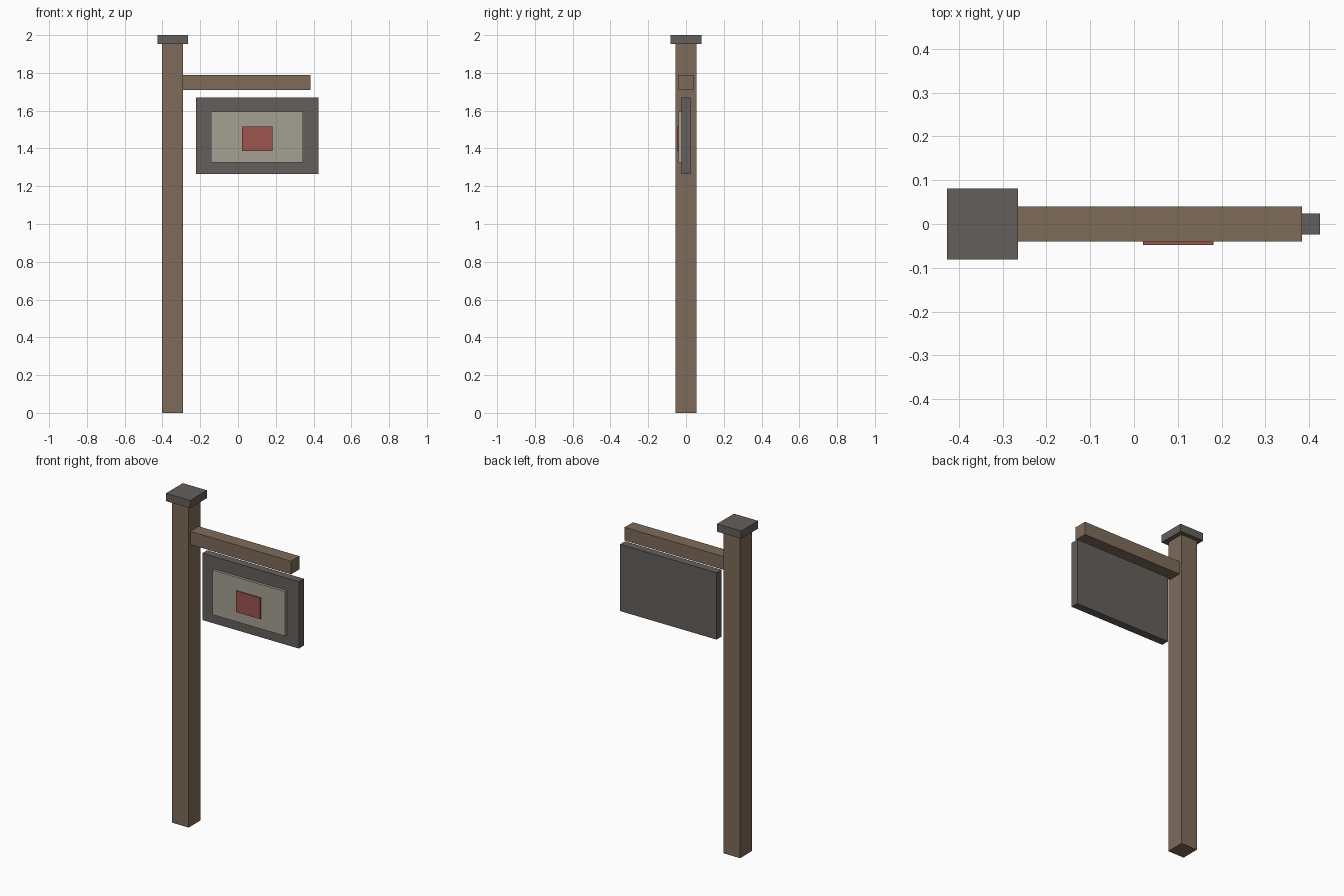
import bpy

cube = bpy.data.objects.get("Cube")
if cube:
    bpy.data.objects.remove(cube, do_unlink=True)


def material(name, rgb):
    mat = bpy.data.materials.new(name)
    mat.use_nodes = True
    colour = (*rgb, 1.0)
    mat.diffuse_color = colour
    mat.node_tree.nodes["Principled BSDF"].inputs["Base Color"].default_value = colour
    return mat


def box(name, x, y, z, mat):
    """Box spanning the given (low, high) range on each axis."""
    spans = (x, y, z)
    bpy.ops.mesh.primitive_cube_add(size=1, location=[(a + b) / 2 for a, b in spans])
    obj = bpy.context.object
    obj.name = obj.data.name = name
    obj.scale = [b - a for a, b in spans]
    bpy.ops.object.transform_apply(location=False, rotation=False, scale=True)
    obj.data.materials.append(mat)
    return obj


wood = material("brown wood", (0.21, 0.147, 0.102))
iron = material("dark grey", (0.127, 0.114, 0.105))
cream = material("cream", (0.376, 0.352, 0.292))
red = material("faded red", (0.328, 0.091, 0.08))

# Post with its cap and the arm reaching out to the left
box("post", (-0.402, -0.292), (-0.056, 0.056), (0, 1.955), wood)
box("post_cap", (-0.427, -0.265), (-0.081, 0.081), (1.953, 2), iron)
box("arm", (-0.3, 0.384), (-0.04, 0.04), (1.71, 1.79), wood)

# Sign board with a raised front panel and a plain centre block
box("sign_board", (-0.222, 0.425), (-0.024, 0.024), (1.265, 1.67), iron)
box("sign_panel", (-0.142, 0.344), (-0.04, -0.02), (1.325, 1.595), cream)
box("sign_emblem", (0.02, 0.182), (-0.048, -0.03), (1.387, 1.515), red)
